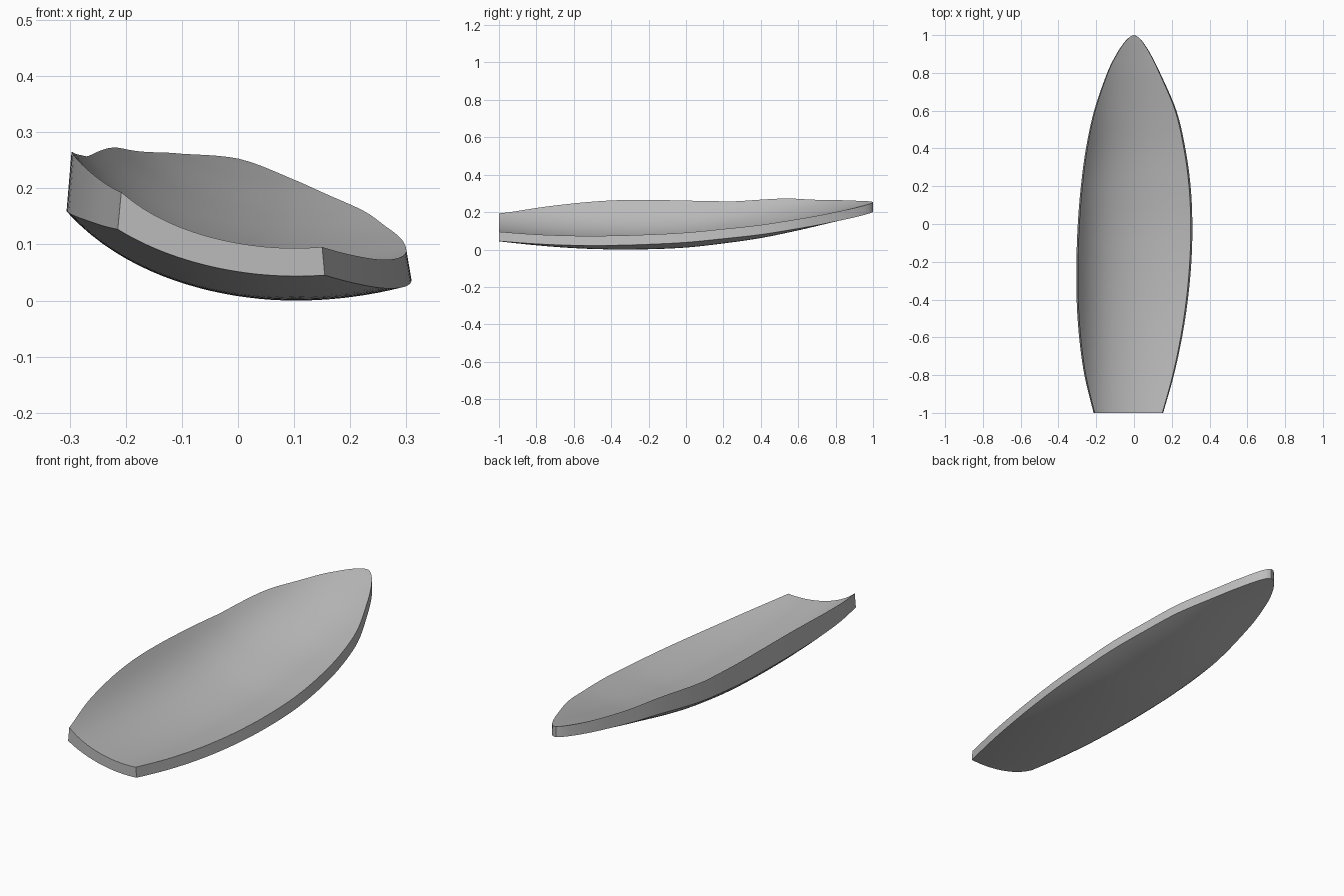
import bpy, bmesh, math

if "Cube" in bpy.data.objects:
    bpy.data.objects.remove(bpy.data.objects["Cube"], do_unlink=True)

# Stations from transom to nose: y, left edge, right edge, keel-line height
STATIONS = [
    (-1.0, -0.208, 0.15, 0.094), (-0.8, -0.255, 0.205, 0.073),
    (-0.6, -0.282, 0.247, 0.058), (-0.4, -0.295, 0.277, 0.051),
    (-0.2, -0.296, 0.295, 0.052), (0.0, -0.289, 0.30, 0.061),
    (0.2, -0.273, 0.291, 0.083), (0.4, -0.247, 0.264, 0.112),
    (0.6, -0.205, 0.218, 0.153), (0.8, -0.138, 0.134, 0.200),
    (0.9, -0.090, 0.085, 0.222), (0.96, -0.051, 0.048, 0.235),
    (0.99, -0.022, 0.021, 0.241), (1.0, 0.0, 0.0, 0.243)]
THICK = 0.05
STEPS, COLS = 6, 28


def smooth_path(points, steps):
    """Catmull-Rom curve through the points."""
    ends = [tuple(2 * a - b for a, b in zip(points[i], points[j])) for i, j in ((0, 1), (-1, -2))]
    p = [ends[0]] + points + [ends[1]]
    out = []
    for i in range(1, len(p) - 2):
        for s in range(steps):
            t = s / steps
            out.append(tuple(
                0.5 * (2 * b + (c - a) * t + (2 * a - 5 * b + 4 * c - d) * t ** 2
                       + (3 * b - a - 3 * c + d) * t ** 3)
                for a, b, c, d in zip(*p[i - 1:i + 3])))
    return out + [points[-1]]


def section(x, y):
    """Rise and slope of the curved cross-section, steep on the right wall."""
    d = 0.1 - x
    k = min(max((y - 0.2) / 0.4, 0), 1)
    k = 1 + 0.22 * k * k * (3 - 2 * k)
    if d > 0:
        return k * (0.87 * d ** 2 + 20 * d ** 6), k * (1.74 * d + 120 * d ** 5)
    return 0.75 * d * d, 1.5 * d


bm = bmesh.new()
upper, lower = [], []
for y, left, right, base in smooth_path(STATIONS, STEPS):
    top_row, low_row = [], []
    for c in range(COLS + 1):
        x = left + (right - left) * c / COLS
        rise, slope = section(x, y)
        z = base + rise
        drop = THICK * math.sqrt(1 + slope * slope)
        top_row.append(bm.verts.new((x, y, z)))
        low_row.append(bm.verts.new((x * 1.03, y, z - drop)))
    upper.append(top_row)
    lower.append(low_row)

# Inner and outer skins
for rows in (upper, lower):
    for a, b in zip(rows, rows[1:]):
        for c in range(COLS):
            bm.faces.new((a[c], a[c + 1], b[c + 1], b[c]))
# Side walls and transom
for c in (0, COLS):
    for r in range(len(upper) - 1):
        bm.faces.new((upper[r][c], upper[r + 1][c], lower[r + 1][c], lower[r][c]))
for c in range(COLS):
    bm.faces.new((upper[0][c], upper[0][c + 1], lower[0][c + 1], lower[0][c]))

bmesh.ops.remove_doubles(bm, verts=bm.verts, dist=0.0001)
bmesh.ops.recalc_face_normals(bm, faces=bm.faces)

# Rest on the ground
low = min(v.co.z for v in bm.verts)
for v in bm.verts:
    v.co.z -= low

mesh = bpy.data.meshes.new("curved_blade")
bm.to_mesh(mesh)
bm.free()
blade = bpy.data.objects.new("curved_blade", mesh)
bpy.context.collection.objects.link(blade)

# Plain grey
grey = bpy.data.materials.new("plain_grey")
grey.use_nodes = True
colour = (0.5, 0.5, 0.5, 1)
grey.diffuse_color = colour
grey.node_tree.nodes["Principled BSDF"].inputs["Base Color"].default_value = colour
mesh.materials.append(grey)

bpy.context.view_layer.objects.active = blade
blade.select_set(True)
bpy.ops.object.shade_smooth_by_angle(angle=math.radians(35))
